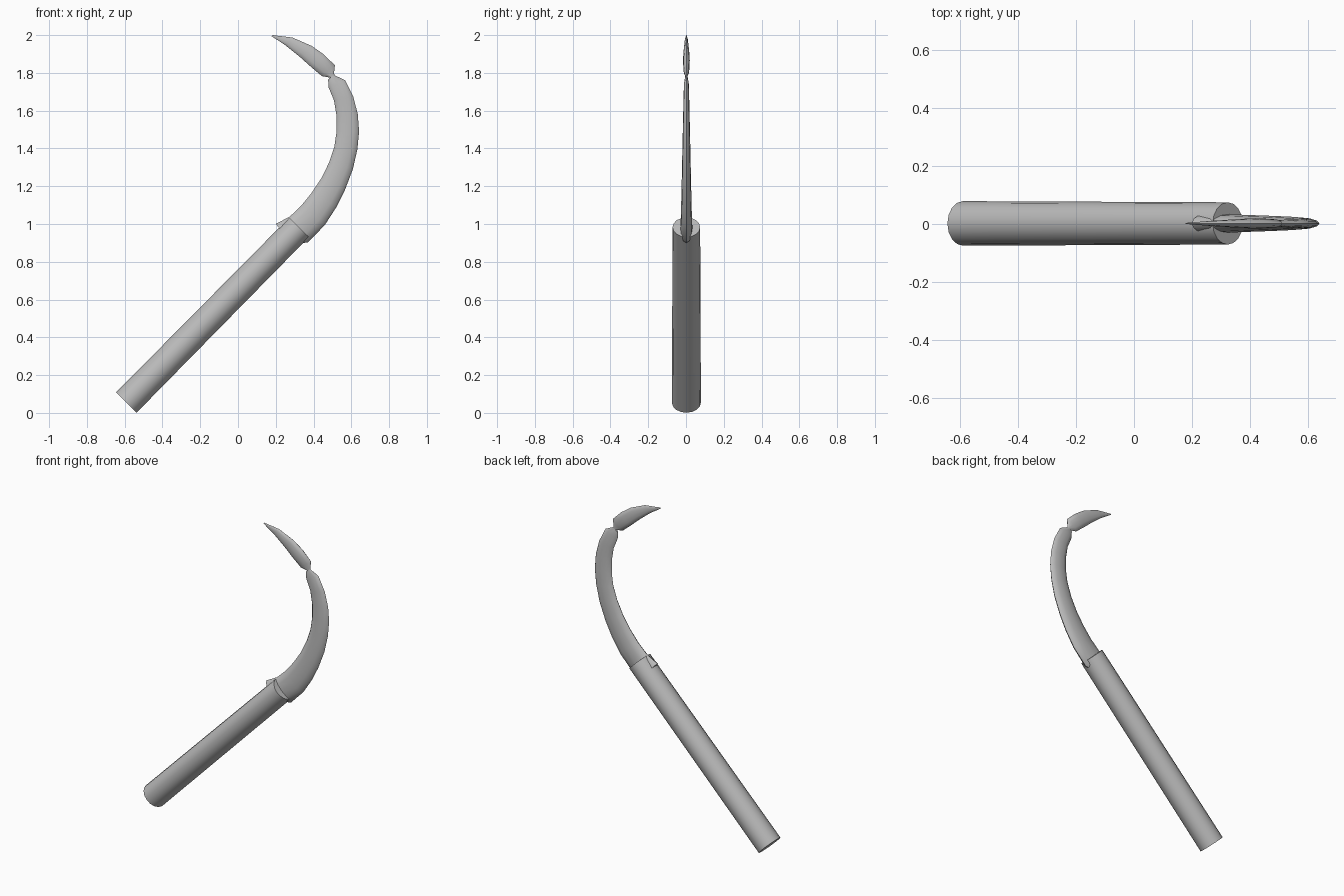
import bpy, bmesh, math
from mathutils import Vector

grey = bpy.data.materials.new("plain grey")
grey.diffuse_color = (0.5, 0.5, 0.5, 1)
Y = 0.002


def loft(name, rings, sides):
    """Skin elliptical rings, each given by two opposite (x, z) edges and a half thickness in y."""
    bm = bmesh.new()
    loops = []
    for x0, z0, x1, z1, t in rings:
        a, b = Vector((x0, Y, z0)), Vector((x1, Y, z1))
        mid, half = (a + b) / 2, (b - a) / 2
        loops.append([bm.verts.new(mid + half * math.cos(k * math.tau / sides)
                                   + Vector((0, t * math.sin(k * math.tau / sides), 0)))
                      for k in range(sides)])
    for p, q in zip(loops, loops[1:]):
        for k in range(sides):
            n = (k + 1) % sides
            bm.faces.new((p[k], p[n], q[n], q[k]))
    bm.faces.new(loops[0])
    bm.faces.new(loops[-1])
    bmesh.ops.recalc_face_normals(bm, faces=bm.faces)
    me = bpy.data.meshes.new(name)
    bm.to_mesh(me)
    bm.free()
    me.materials.append(grey)
    ob = bpy.data.objects.new(name, me)
    bpy.context.collection.objects.link(ob)
    bpy.ops.object.select_all(action='DESELECT')
    ob.select_set(True)
    bpy.context.view_layer.objects.active = ob
    bpy.ops.object.shade_smooth_by_angle(angle=math.radians(40))
    return ob


# Slanted round handle, tapering slightly to the top
loft("handle", [(-0.645, 0.109, -0.537, 0.001, 0.077),
                (0.272, 1.035, 0.376, 0.931, 0.073)], 16)

# Curved blade: inner edge, outer edge, half thickness
loft("blade", [
    (0.200, 1.000, 0.290, 0.895, 0.032),
    (0.275, 1.040, 0.370, 0.902, 0.032),
    (0.335, 1.097, 0.460, 0.995, 0.029),
    (0.390, 1.165, 0.520, 1.088, 0.027),
    (0.440, 1.240, 0.566, 1.180, 0.025),
    (0.482, 1.325, 0.608, 1.290, 0.023),
    (0.510, 1.410, 0.632, 1.395, 0.021),
    (0.522, 1.490, 0.641, 1.490, 0.019),
    (0.522, 1.570, 0.634, 1.582, 0.017),
    (0.508, 1.655, 0.610, 1.675, 0.015),
    (0.480, 1.722, 0.566, 1.762, 0.013),
    # pinched neck
    (0.477, 1.765, 0.512, 1.787, 0.007),
    (0.488, 1.775, 0.508, 1.798, 0.006),
    # pointed tip
    (0.444, 1.783, 0.513, 1.840, 0.015),
    (0.385, 1.833, 0.455, 1.897, 0.018),
    (0.328, 1.884, 0.390, 1.943, 0.015),
    (0.250, 1.947, 0.288, 1.987, 0.009),
    (0.178, 1.994, 0.183, 2.000, 0.002),
], 12)
